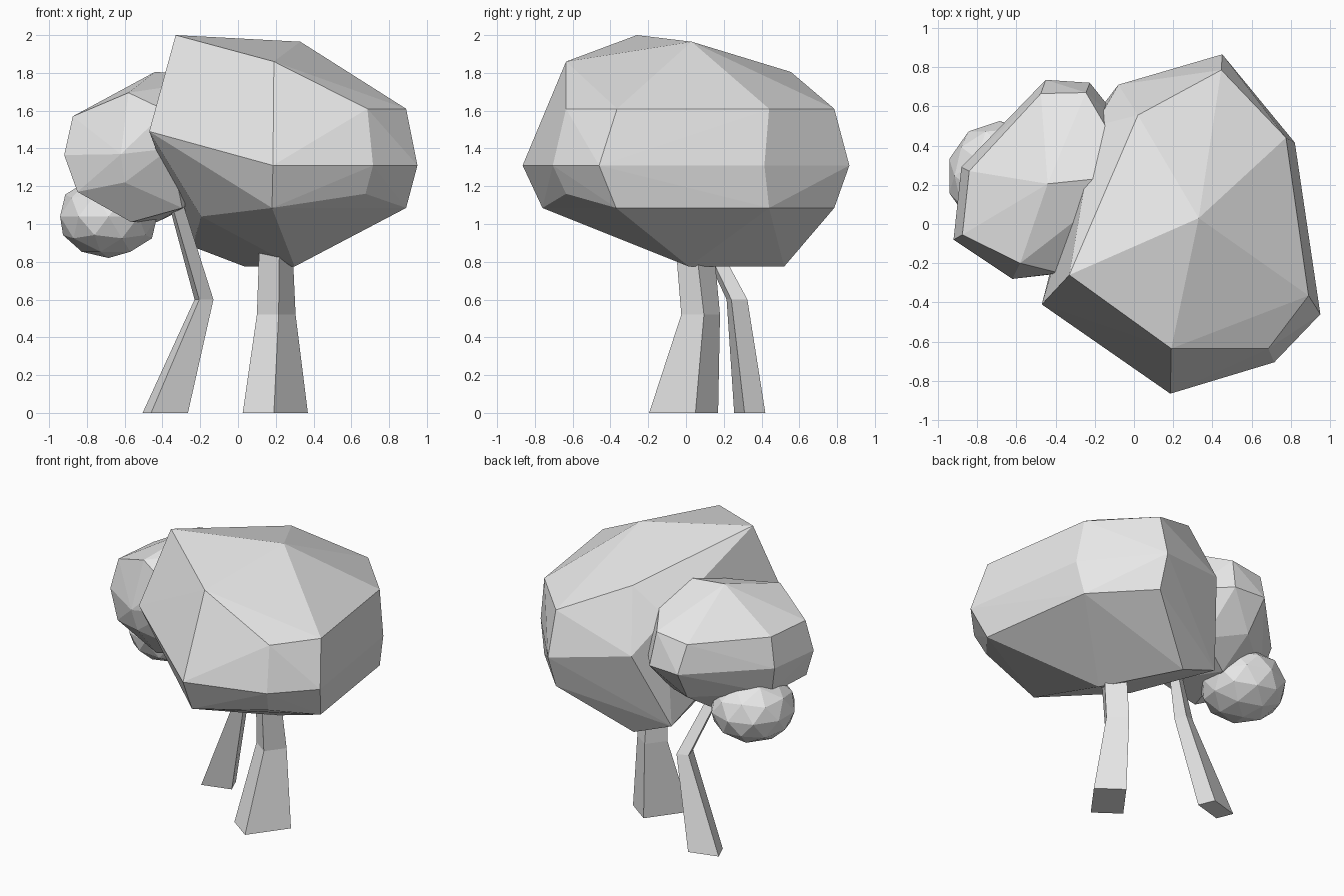
import bpy, bmesh
from mathutils import Matrix

mat = bpy.data.materials.new("light grey")
mat.diffuse_color = (0.8, 0.8, 0.8, 1)


def finish(name, bm):
    bmesh.ops.recalc_face_normals(bm, faces=bm.faces[:])
    me = bpy.data.meshes.new(name)
    bm.to_mesh(me)
    bm.free()
    me.materials.append(mat)
    ob = bpy.data.objects.new(name, me)
    bpy.context.collection.objects.link(ob)
    return ob


def hull(name, pts):
    """Faceted foliage clump: convex hull of its corner points."""
    bm = bmesh.new()
    vs = [bm.verts.new(p) for p in pts]
    res = bmesh.ops.convex_hull(bm, input=vs)
    junk = [g for g in res["geom_interior"] if isinstance(g, bmesh.types.BMVert)]
    bmesh.ops.delete(bm, geom=junk, context="VERTS")
    return finish(name, bm)


def trunk(name, sections):
    """Four-sided trunk lofted through (z, corners) sections."""
    bm = bmesh.new()
    rings = [[bm.verts.new((x, y, z)) for x, y in c] for z, c in sections]
    for a, b in zip(rings, rings[1:]):
        for i in range(4):
            j = (i + 1) % 4
            bm.faces.new((a[i], a[j], b[j], b[i]))
    bm.faces.new(rings[0])
    bm.faces.new(rings[-1])
    return finish(name, bm)


# Large foliage clump, from crown to underside
hull("large_foliage", [
    (-.33, -.26, 2.0), (.33, .03, 1.965), (.19, -.635, 1.86), (.02, .555, 1.805),
    (.685, -.635, 1.61), (.89, -.365, 1.61), (.775, .44, 1.61), (.445, .785, 1.61),
    (-.20, .50, 1.62), (-.47, -.41, 1.49), (-.08, .71, 1.40),
    (.95, -.46, 1.31), (.715, -.705, 1.31), (.185, -.865, 1.31), (.82, .415, 1.31),
    (.45, .865, 1.31), (.89, -.37, 1.085), (.675, -.635, 1.16), (.18, -.76, 1.085),
    (.775, .44, 1.085), (.445, .785, 1.085), (-.195, -.27, 1.04),
    (-.24, .50, .88), (.30, .015, .775), (.035, .52, .775)])

# Medium foliage clump on the left
hull("medium_foliage", [
    (-.44, .205, 1.805), (0, .25, 1.78), (-.58, -.20, 1.695), (-.38, -.25, 1.60),
    (-.875, -.055, 1.57), (-.84, .27, 1.57), (-.475, .665, 1.57), (-.245, .67, 1.60),
    (-.92, -.08, 1.365), (-.88, .29, 1.37), (-.45, .735, 1.38), (-.225, .72, 1.38),
    (-.62, -.28, 1.37), (-.36, -.25, 1.40), (-.05, .50, 1.40),
    (-.85, -.10, 1.17), (-.83, .25, 1.17), (-.43, .60, 1.17), (-.60, -.24, 1.22),
    (-.565, -.08, 1.01), (-.43, .35, 1.01), (-.295, -.10, 1.085), (-.2, .45, 1.12)])

# Small foliage clump hanging low at the back left
bm = bmesh.new()
bmesh.ops.create_icosphere(bm, subdivisions=2, radius=1)
bmesh.ops.transform(bm, verts=bm.verts[:], matrix=Matrix.Translation((-.685, .245, 1.04))
                    @ Matrix.Diagonal((.27, .28, .22, 1)))
finish("small_foliage", bm)

# Main trunk
trunk("main_trunk", [
    (0, [(.19, -.195), (.37, .05), (.205, .17), (.025, -.075)]),
    (.52, [(.215, -.025), (.305, .095), (.19, .18), (.10, .06)]),
    (.95, [(.22, -.06), (.285, .045), (.185, .14), (.115, .03)])])

# Bent side trunk
trunk("side_trunk", [
    (0, [(-.46, .255), (-.265, .31), (-.31, .42), (-.505, .365)]),
    (.60, [(-.205, .215), (-.13, .24), (-.155, .325), (-.23, .30)]),
    (1.12, [(-.355, -.03), (-.295, -.01), (-.315, .045), (-.37, .02)])])
